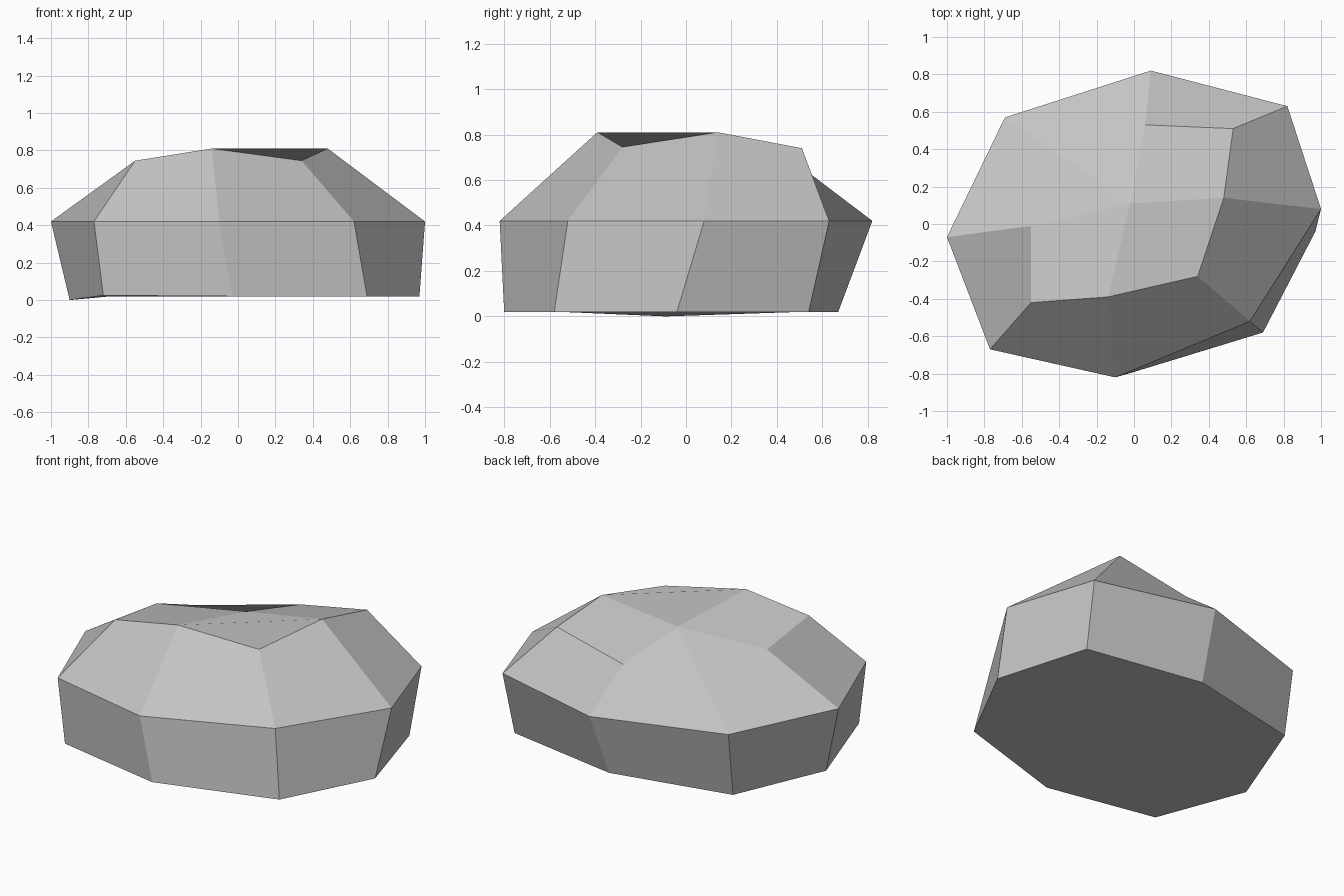
import bpy
import bmesh

cube = bpy.data.objects.get("Cube")
if cube:
    bpy.data.objects.remove(cube, do_unlink=True)

# Single stone colour
stone = bpy.data.materials.new("stone_grey")
stone.use_nodes = True
colour = (0.55, 0.55, 0.55, 1)
stone.diffuse_color = colour
stone.node_tree.nodes["Principled BSDF"].inputs["Base Color"].default_value = colour

# Corner rings, counter-clockwise from the back
BELT_Z = 0.42
belt_xy = [(0.09, 0.82), (-0.69, 0.57), (-1, -0.07), (-0.77, -0.67),
           (-0.1, -0.82), (0.62, -0.52), (1, 0.08), (0.82, 0.63)]
base_xyz = [(0.06, 0.67, 0.02), (-0.68, 0.51, 0.02), (-0.9, -0.09, 0), (-0.72, -0.67, 0.025),
            (-0.03, -0.8, 0.02), (0.69, -0.58, 0.02), (0.97, -0.04, 0.02), (0.8, 0.54, 0.02)]
# The crown's second corner is the shared middle point, so one facet sweeps down to the belt
crown_xyz = [(0.06, 0.53, 0.64), (-0.02, 0.11, 0.735), (-0.55, -0.01, 0.69), (-0.55, -0.42, 0.745),
             (-0.14, -0.39, 0.81), (0.34, -0.28, 0.745), (0.48, 0.14, 0.81), (0.53, 0.51, 0.74)]

bm = bmesh.new()
base = [bm.verts.new(p) for p in base_xyz]
belt = [bm.verts.new((x, y, BELT_Z)) for x, y in belt_xy]
crown = [bm.verts.new(p) for p in crown_xyz]
middle = crown[1]

# Side walls
count = len(base)
for i in range(count):
    j = (i + 1) % count
    bm.faces.new((base[j], base[i], belt[i], belt[j]))
    # Sloping shoulder facets; start corner sets the fold direction
    if i == 0:
        bm.faces.new((belt[1], middle, crown[0], belt[0]))
    else:
        bm.faces.new((belt[i], belt[j], crown[j], crown[i]))

# Top facets around the middle point
for i in (2, 4, 6):
    bm.faces.new((crown[i], crown[i + 1], crown[(i + 2) % count], middle))

# Underside
bm.faces.new(base)
bmesh.ops.recalc_face_normals(bm, faces=bm.faces)

mesh = bpy.data.meshes.new("boulder")
bm.to_mesh(mesh)
bm.free()
mesh.materials.append(stone)
boulder = bpy.data.objects.new("boulder", mesh)
bpy.context.collection.objects.link(boulder)
